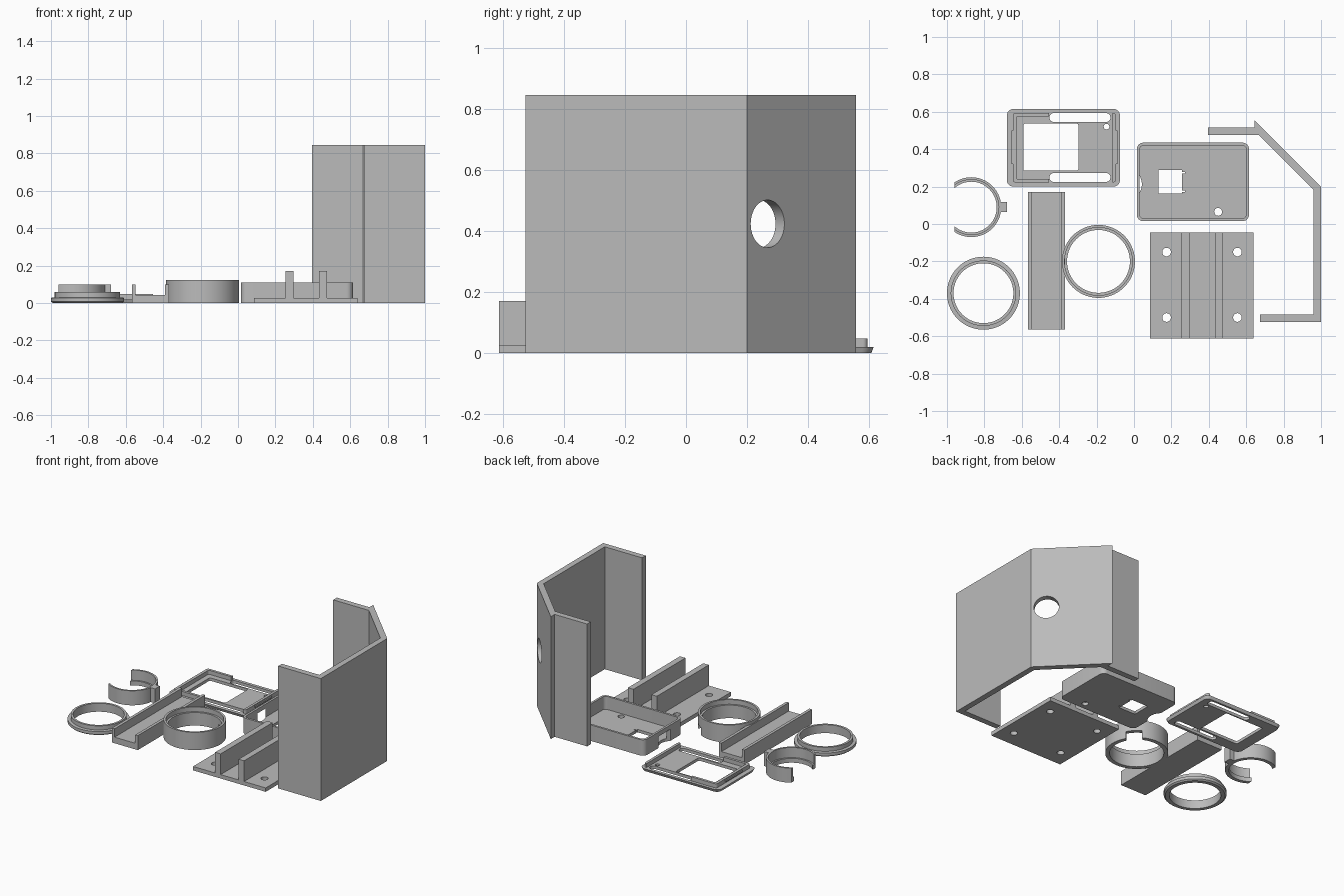
import bpy, bmesh
from math import sin, cos, pi, radians
from mathutils import Matrix, Vector

if "Cube" in bpy.data.objects:
    bpy.data.objects.remove(bpy.data.objects["Cube"])

grey = bpy.data.materials.new("plain_grey")
grey.use_nodes = True
colour = (0.5, 0.5, 0.5, 1)
grey.diffuse_color = colour
grey.node_tree.nodes["Principled BSDF"].inputs["Base Color"].default_value = colour


def finish(name, bm):
    bmesh.ops.recalc_face_normals(bm, faces=bm.faces)
    mesh = bpy.data.meshes.new(name)
    bm.to_mesh(mesh)
    bm.free()
    mesh.materials.append(grey)
    ob = bpy.data.objects.new(name, mesh)
    bpy.context.collection.objects.link(ob)
    return ob


def prism(name, outline, z0, z1):
    """Extrude a flat outline upwards."""
    bm = bmesh.new()
    face = bm.faces.new([bm.verts.new((x, y, z0)) for x, y in outline])
    top = bmesh.ops.extrude_face_region(bm, geom=[face])["geom"]
    bmesh.ops.translate(bm, vec=(0, 0, z1 - z0),
                        verts=[g for g in top if isinstance(g, bmesh.types.BMVert)])
    return finish(name, bm)


def rounded(x0, x1, y0, y1, r=0.0, steps=6):
    """Rectangle outline with rounded corners."""
    if r == 0:
        return [(x0, y0), (x1, y0), (x1, y1), (x0, y1)]
    points = []
    for k, (cx, cy) in enumerate([(x1 - r, y1 - r), (x0 + r, y1 - r),
                                  (x0 + r, y0 + r), (x1 - r, y0 + r)]):
        for i in range(steps + 1):
            a = (k + i / steps) * pi / 2
            points.append((cx + r * cos(a), cy + r * sin(a)))
    return points


def box(name, x0, x1, y0, y1, z0, z1, r=0.0):
    return prism(name, rounded(x0, x1, y0, y1, r), z0, z1)


def cylinder(name, x, y, r, z0=-1, z1=1, sides=32):
    ring = [(x + r * cos(2 * pi * i / sides), y + r * sin(2 * pi * i / sides))
            for i in range(sides)]
    return prism(name, ring, z0, z1)


def lathe(name, x, y, profile, sides=72):
    """Revolve a closed (radius, height) profile about a vertical axis."""
    bm = bmesh.new()
    rings = []
    for i in range(sides):
        a = 2 * pi * i / sides
        rings.append([bm.verts.new((x + r * cos(a), y + r * sin(a), z)) for r, z in profile])
    n = len(profile)
    for i in range(sides):
        a, b = rings[i], rings[(i + 1) % sides]
        for j in range(n):
            bm.faces.new((a[j], b[j], b[(j + 1) % n], a[(j + 1) % n]))
    return finish(name, bm)


def combine(ob, others, operation="DIFFERENCE"):
    """Apply booleans to ob and remove the helper objects."""
    for other in others:
        other.hide_render = True
        mod = ob.modifiers.new("bool", "BOOLEAN")
        mod.operation, mod.solver, mod.object = operation, "EXACT", other
    bpy.context.view_layer.update()
    graph = bpy.context.evaluated_depsgraph_get()
    mesh = bpy.data.meshes.new_from_object(ob.evaluated_get(graph))
    ob.modifiers.clear()
    ob.data = mesh
    for other in others:
        bpy.data.objects.remove(other)
    return ob


# Tall folded wall with an angled panel and a round port
wall = prism("folded_wall", [
    (0.675, -0.525), (1, -0.525), (1, 0.2), (0.643, 0.557), (0.643, 0.515),
    (0.395, 0.515), (0.395, 0.475), (0.667, 0.475), (0.96, 0.182),
    (0.96, -0.485), (0.675, -0.485)], 0, 0.845)
port = cylinder("port_cutter", 0, 0, 0.078, -0.2, 0.2, 48)
turn = Vector((1, 1, 0)).to_track_quat("Z", "Y").to_matrix().to_4x4()
port.data.transform(Matrix.Translation((0.933, 0.267, 0.423)) @ turn)
combine(wall, [port])

# Mounting plate with two ribs and four screw holes
plate = box("mounting_plate", 0.085, 0.64, -0.612, -0.045, 0, 0.027)
combine(plate, [cylinder("screw_cutter", x, y, 0.023)
                for x in (0.174, 0.553) for y in (-0.15, -0.5)])
for side, x in (("right", 0.254), ("left", 0.433)):
    box(side + "_rib", x, x + 0.042, -0.612, -0.045, 0.027, 0.17)

# Open case with floor holes and a side opening
case = box("open_case", 0.015, 0.615, 0.015, 0.435, 0, 0.11, 0.035)
combine(case, [
    box("cavity", 0.03, 0.6, 0.03, 0.42, 0.02, 0.3, 0.022),
    box("window_cutter", 0.13, 0.257, 0.163, 0.288, -1, 1),
    box("notch_a", 0.25, 0.272, 0.27, 0.278, -1, 1),
    box("notch_b", 0.25, 0.272, 0.172, 0.18, -1, 1),
    cylinder("floor_hole", 0.45, 0.065, 0.021),
    cylinder("side_opening", -0.046, 0.213, 0.088, -1, 0.08, 48)])

# Lid with chamfered base, window, two slots and a pin hole
lid = box("lid", -0.68, -0.075, 0.2, 0.615, 0, 0.02, 0.035)
for v in lid.data.vertices:
    if v.co.z < 0.01:
        v.co.x = -0.3775 + (v.co.x + 0.3775) * 0.973
        v.co.y = 0.4075 + (v.co.y - 0.4075) * 0.96
lip = box("lid_lip", -0.648, -0.097, 0.222, 0.594, 0.015, 0.048, 0.015)
combine(lip, [box("lip_inside", -0.628, -0.115, 0.24, 0.576, -1, 1, 0.008),
              box("lip_gap", -0.455, -0.115, 0.1, 0.7, -1, 1)])
clips = [box("clip", x, x + 0.012, 0.32, 0.5, 0.03, 0.042) for x in (-0.656, -0.101)]
combine(lid, [lip] + clips, "UNION")
combine(lid, [
    box("window", -0.592, -0.297, 0.285, 0.537, -1, 1, 0.012),
    box("slot_a", -0.452, -0.126, 0.545, 0.593, -1, 1, 0.0235),
    box("slot_b", -0.452, -0.126, 0.225, 0.273, -1, 1, 0.0235),
    cylinder("pin_hole", -0.147, 0.52, 0.015)])

# Long U channel
channel = box("channel", -0.567, -0.37, -0.565, 0.17, 0, 0.1)
combine(channel, [box("groove", -0.547, -0.39, -1, 1, 0.042, 0.3)])

# Flanged ring
lathe("flanged_ring", -0.805, -0.37, [
    (0.16, 0), (0.185, 0), (0.195, 0.008), (0.195, 0.028), (0.175, 0.03),
    (0.175, 0.058), (0.16, 0.058)])

# Tall ring with an inner ledge and a low notch
tall = lathe("tall_ring", -0.19, -0.2, [
    (0.168, 0), (0.195, 0), (0.195, 0.122), (0.181, 0.122), (0.181, 0.09), (0.168, 0.09)])
notch = box("ring_notch", 0.1, 0.3, -0.05, 0.05, -0.1, 0.05)
notch.data.transform(Matrix.Translation((-0.19, -0.2, 0)) @ Matrix.Rotation(radians(45), 4, "Z"))
combine(tall, [notch])

# Open clip ring with a tab
clip_ring = lathe("clip_ring", -0.87, 0.09, [
    (0.136, 0), (0.16, 0), (0.16, 0.1), (0.147, 0.1), (0.147, 0.03), (0.136, 0.03)])
combine(clip_ring, [box("tab", -0.722, -0.678, 0.064, 0.117, 0, 0.1)], "UNION")
combine(clip_ring, [box("ring_gap", -1.2, -0.96, -0.2, 0.4, -1, 1)])

# Smooth the curved surfaces, keep edges sharp
bpy.ops.object.select_all(action="DESELECT")
for ob in bpy.context.scene.objects:
    if ob.type == "MESH":
        ob.select_set(True)
        bpy.context.view_layer.objects.active = ob
bpy.ops.object.shade_smooth_by_angle(angle=radians(30))
